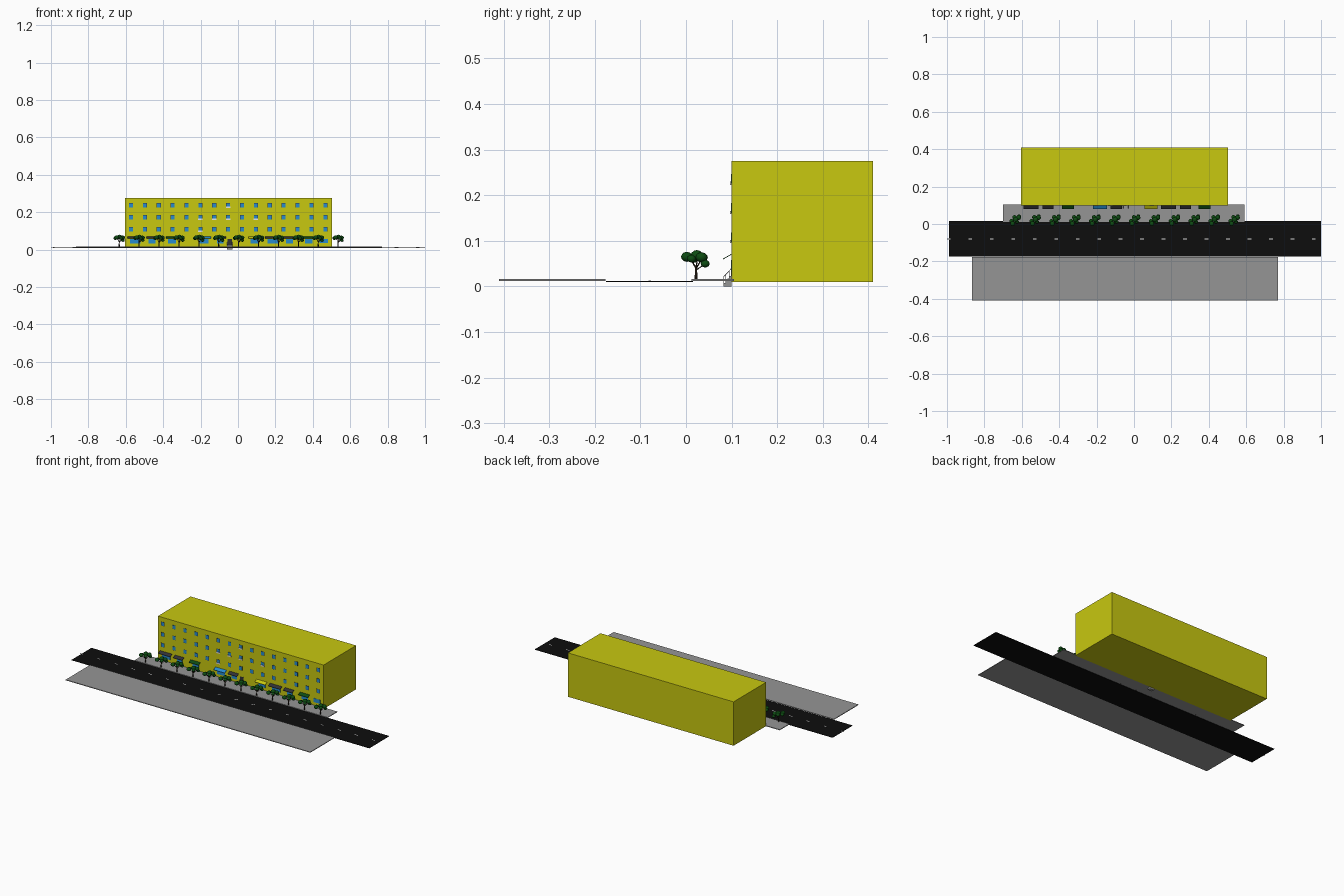
import bpy, bmesh, math
from mathutils import Vector, Matrix

if "Cube" in bpy.data.objects:
    bpy.data.objects.remove(bpy.data.objects["Cube"])


def mat(name, r, g, b):
    m = bpy.data.materials.new(name)
    m.diffuse_color = (r, g, b, 1)
    m.use_nodes = True
    m.node_tree.nodes["Principled BSDF"].inputs["Base Color"].default_value = m.diffuse_color
    return m


YELLOW = mat("yellow", 0.58, 0.58, 0.005)
GREY = mat("grey", 0.30, 0.30, 0.30)
BLACK = mat("asphalt", 0.004, 0.004, 0.004)
WHITE = mat("white", 0.8, 0.8, 0.8)
BLUE = mat("glass_blue", 0.02, 0.26, 0.62)
LEAF = mat("leaf_green", 0.004, 0.07, 0.006)
BARK = mat("bark", 0.02, 0.012, 0.006)
CHARCOAL = mat("charcoal", 0.03, 0.03, 0.035)


def add_box(bm, x0, x1, y0, y1, z0, z1):
    m = Matrix.Translation(((x0 + x1) / 2, (y0 + y1) / 2, (z0 + z1) / 2)) \
        @ Matrix.Diagonal((x1 - x0, y1 - y0, z1 - z0, 1))
    bmesh.ops.create_cube(bm, size=1, matrix=m)


def add_rod(bm, a, b, r0, r1, n=8):
    a, b = Vector(a), Vector(b)
    d = b - a
    m = Matrix.Translation((a + b) / 2) @ d.to_track_quat('Z', 'Y').to_matrix().to_4x4()
    bmesh.ops.create_cone(bm, cap_ends=True, segments=n, radius1=r0, radius2=r1,
                          depth=d.length, matrix=m)


def finish(name, bm, material, smooth=False):
    me = bpy.data.meshes.new(name)
    bm.to_mesh(me)
    bm.free()
    me.materials.append(material)
    for p in me.polygons:
        p.use_smooth = smooth
    ob = bpy.data.objects.new(name, me)
    bpy.context.collection.objects.link(ob)
    return ob


def boxes(name, material, items):
    bm = bmesh.new()
    for it in items:
        add_box(bm, *it)
    return finish(name, bm, material)


# Ground: road, lane dashes, two pavements
boxes("road", BLACK, [(-0.99, 1.0, -0.175, 0.015, 0.010, 0.0125)])
boxes("lane_dashes", WHITE, [(-1.0 + i * 0.1148, -0.98 + i * 0.1148, -0.082, -0.077, 0.0122, 0.0132)
                             for i in range(18)])
boxes("front_pavement", GREY, [(-0.865, 0.77, -0.41, -0.177, 0.012, 0.016)])
boxes("back_pavement", GREY, [(-0.70, 0.59, 0.012, 0.105, 0.012, 0.016)])

# Building block
WALL = 0.10
boxes("building", YELLOW, [(-0.605, 0.502, WALL, 0.41, 0.010, 0.275)])

# Upper windows with dark surrounds
cols = [-0.572 + i * 0.0742 for i in range(15)]
rows = [0.236, 0.172, 0.108]
grid = [(x, z) for x in cols for z in rows]
boxes("window_frames", CHARCOAL, [(x - 0.011, x + 0.011, WALL - 0.0008, WALL + 0.001, z - 0.012, z + 0.012)
                                  for x, z in grid])
boxes("window_panes", BLUE, [(x - 0.0095, x + 0.0095, WALL - 0.0014, WALL + 0.001, z - 0.0105, z + 0.0105)
                             for x, z in grid])

# Small white window boxes on a few windows
boxes("window_boxes", WHITE, [(cols[c] - 0.012, cols[c] + 0.012, WALL - 0.004, WALL, z - 0.013, z - 0.006)
                              for c, z in ((5, rows[1]), (6, rows[1]), (7, rows[1]), (9, rows[1]),
                                           (7, rows[0]), (5, rows[2]))])

# Shop fronts: glass under sloping awnings
shops = [(-0.59, -0.51, CHARCOAL), (-0.49, -0.43, CHARCOAL), (-0.385, -0.32, LEAF),
         (-0.22, -0.145, BLUE), (-0.125, -0.065, CHARCOAL), (0.055, 0.125, YELLOW),
         (0.145, 0.225, CHARCOAL), (0.245, 0.305, CHARCOAL), (0.345, 0.41, LEAF)]
boxes("shop_windows", BLUE, [(a + 0.012, b - 0.012, WALL - 0.0015, WALL + 0.001, 0.032, 0.058)
                             for a, b, _ in shops] + [(0.435, 0.48, WALL - 0.0015, WALL + 0.001, 0.035, 0.058)])
for i, (a, b, m) in enumerate(shops):
    bm = bmesh.new()
    add_box(bm, a, b, 0, 0.021, -0.0008, 0.0008)
    bmesh.ops.transform(bm, verts=bm.verts, matrix=Matrix.Translation((0, 0.081, 0.060))
                        @ Matrix.Rotation(math.radians(30), 4, 'X'))
    finish(f"awning_{i + 1}", bm, m)

# Entrance door, steps and handrails
boxes("door", CHARCOAL, [(-0.056, -0.032, WALL - 0.0012, WALL + 0.001, 0.022, 0.058)])
boxes("entrance_steps", GREY, [(-0.058, -0.030, 0.082 + i * 0.0045, WALL, 0.0 if i == 0 else 0.004 + i * 0.004,
                                0.008 + i * 0.005) for i in range(4)])
bm = bmesh.new()
for x in (-0.057, -0.031):
    add_rod(bm, (x, 0.083, 0.022), (x, WALL, 0.040), 0.0007, 0.0007, 6)
    for k in range(5):
        y = 0.083 + k * 0.004
        add_rod(bm, (x, y, 0.006 + k * 0.004), (x, y, 0.022 + k * 0.0042), 0.0005, 0.0005, 6)
finish("handrails", bm, GREY)

# Street trees: forked trunk with clustered round foliage, meshes shared
limbs = [((0, 0, 0.012), (0, 0, 0.046), 0.0032, 0.0022),
         ((0, 0, 0.040), (-0.012, -0.013, 0.062), 0.0018, 0.001),
         ((0, 0, 0.040), (0.013, 0.013, 0.060), 0.0018, 0.001),
         ((0, 0, 0.042), (0.002, 0.004, 0.066), 0.0018, 0.001),
         ((0, 0, 0.036), (0.010, 0.018, 0.048), 0.0014, 0.001)]
blobs = [(-0.014, -0.020, 0.065, 0.013), (-0.020, -0.006, 0.061, 0.011), (0.002, 0.002, 0.068, 0.014),
         (0.018, 0.012, 0.064, 0.013), (-0.004, 0.014, 0.064, 0.012), (0.020, 0.020, 0.050, 0.010),
         (0.010, -0.010, 0.061, 0.010)]
bm = bmesh.new()
for a, b, r0, r1 in limbs:
    add_rod(bm, a, b, r0, r1)
trunk = finish("tree_trunk_1", bm, BARK, True)
bm = bmesh.new()
for x, y, z, r in blobs:
    bmesh.ops.create_icosphere(bm, subdivisions=2, radius=1, matrix=Matrix.Translation((x, y, z))
                               @ Matrix.Diagonal((r, r, r * 0.85, 1)))
crown = finish("tree_crown_1", bm, LEAF, True)
for i in range(12):
    for base in (trunk, crown):
        ob = base
        if i:
            ob = base.copy()
            ob.name = base.name[:-1] + str(i + 1)
            bpy.context.collection.objects.link(ob)
        ob.location = (-0.635 + i * 0.1064, 0.022, 0)
